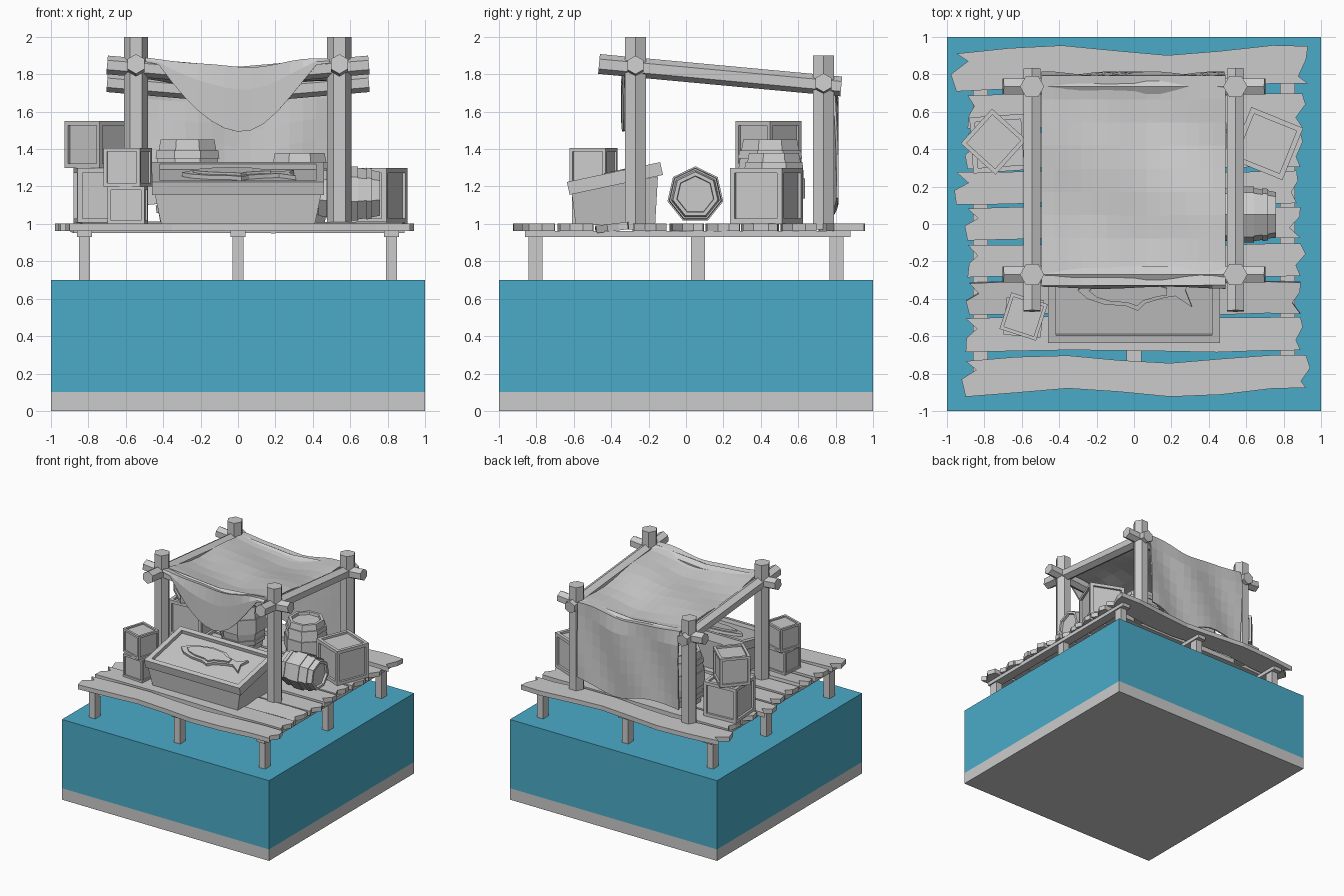
import bpy, bmesh, random
from math import pi, cos, sin, radians
from mathutils import Vector, Matrix

if "Cube" in bpy.data.objects:
    bpy.data.objects.remove(bpy.data.objects["Cube"])

random.seed(4)


def finish(name, bm, mat=None, color=None):
    bmesh.ops.recalc_face_normals(bm, faces=bm.faces[:])
    me = bpy.data.meshes.new(name)
    bm.to_mesh(me)
    bm.free()
    ob = bpy.data.objects.new(name, me)
    bpy.context.collection.objects.link(ob)
    if mat:
        ob.matrix_world = mat
    if color:
        m = bpy.data.materials.new(name)
        m.diffuse_color = color
        m.use_nodes = True
        m.node_tree.nodes["Principled BSDF"].inputs["Base Color"].default_value = m.diffuse_color
        me.materials.append(m)
    return ob


def place(loc, axis='Z', deg=0):
    return Matrix.Translation(loc) @ Matrix.Rotation(radians(deg), 4, axis)


def cube(size):
    bm = bmesh.new()
    bmesh.ops.create_cube(bm, size=1)
    bmesh.ops.scale(bm, vec=size, verts=bm.verts)
    return bm


def box(name, lo, hi, color=None):
    lo, hi = Vector(lo), Vector(hi)
    return finish(name, cube(hi - lo), place((lo + hi) / 2), color)


def recess(bm, faces, border, depth):
    bmesh.ops.inset_individual(bm, faces=faces, thickness=border)
    bmesh.ops.inset_individual(bm, faces=faces, thickness=0, depth=-depth)


def slab(name, outline, z0, z1, mat=None):
    bm = bmesh.new()
    f = bm.faces.new([bm.verts.new((x, y, z0)) for x, y in outline])
    r = bmesh.ops.extrude_face_region(bm, geom=[f])
    top = [v for v in r['geom'] if isinstance(v, bmesh.types.BMVert)]
    bmesh.ops.translate(bm, verts=top, vec=(0, 0, z1 - z0))
    return finish(name, bm, mat)


def lathe(name, profile, n, mat, start=0.0):
    # closed solid of revolution, n flat sides
    bm = bmesh.new()
    rings = [[bm.verts.new((r * cos(start + 2 * pi * i / n), r * sin(start + 2 * pi * i / n), z))
              for i in range(n)] for r, z in profile]
    for a, b in zip(rings, rings[1:]):
        for i in range(n):
            j = (i + 1) % n
            bm.faces.new((a[i], a[j], b[j], b[i]))
    bm.faces.new(rings[0][::-1])
    bm.faces.new(rings[-1])
    return finish(name, bm, mat)


def pole(name, a, b, r, start=0.0):
    a, b = Vector(a), Vector(b)
    d = b - a
    mat = Matrix.Translation(a) @ d.to_track_quat('Z', 'Y').to_matrix().to_4x4()
    return lathe(name, [(r, 0), (r, d.length)], 6, mat, start)


def crate(name, loc, s, deg):
    bm = cube((s, s, s))
    recess(bm, bm.faces[:], s * 0.13, s * 0.06)
    return finish(name, bm, place((loc[0], loc[1], loc[2] + s / 2), 'Z', deg))


def barrel(name, h, R, n, mat, start=0.0):
    half = [(.66, .06), (.68, 0), (.82, 0), (.88, .13), (.94, .13), (.97, .22), (.92, .22),
            (.97, .36), (1.02, .36)]
    prof = [(r * R, t * h) for r, t in half]
    prof += [(r, h - z) for r, z in reversed(prof)]
    return lathe(name, prof, n, mat, start)


# Sand and water
box("sand_base", (-1, -1, 0), (1, 1, 0.1))
box("water", (-1, -1, 0.1), (1, 1, 0.7), (0.07, 0.41, 0.58, 1))

# Pier posts and joists
for x in (-0.82, 0, 0.82):
    for y in (-0.805, 0.065, 0.805):
        box("pier_post", (x - .03, y - .037, 0.1), (x + .03, y + .037, 0.94))
    box("joist", (x - .04, -0.86, 0.93), (x + .04, 0.88, 0.962))


# Deck planks with ragged ends
def plank(y0, y1, x0, x1, wave=0.004, tilt=0):
    c = (y0 + y1) / 2
    xs = [x0 + (x1 - x0) * t for t in (0, .15, .3, .45, .6, .75, .9, 1)]
    j = lambda a: random.uniform(-a, a)
    w = lambda x: wave * (sin(5.2 * x + 3.3))
    low = [(x, y0 - c + w(x) + j(.004)) for x in xs]
    high = [(x, y1 - c + w(x + .1) + j(.004)) for x in reversed(xs)]
    right = [(x1 - .04 + j(.02), y0 - c + .06), (x1 + .01 + j(.02), y1 - c - .05)]
    left = [(x0 + .045 + j(.02), y1 - c - .06), (x0 - .01 + j(.02), y0 - c + .07)]
    slab("deck_plank", low + right + high + left, -.02, .02, place((0, c, .981), 'X', tilt))


plank(-0.90, -0.72, -0.90, 0.92, 0.022)
plank(-0.68, -0.50, -0.90, 0.89)
plank(-0.48, -0.31, -0.88, 0.89, tilt=7)
plank(-0.28, -0.11, -0.89, 0.89)
plank(-0.08, 0.09, -0.89, 0.89)
plank(0.11, 0.28, -0.95, 0.87)
plank(0.30, 0.49, -0.89, 0.89)
plank(0.51, 0.69, -0.89, 0.90)
plank(0.73, 0.93, -0.95, 0.93, 0.025)

# Canopy frame
for x in (-0.545, 0.542):
    pole("front_canopy_post", (x, -0.27, 0.97), (x, -0.27, 2), 0.065)
    pole("back_canopy_post", (x, 0.735, 0.97), (x, 0.735, 1.9), 0.065)
    pole("side_rail", (x, -0.465, 1.855), (x, 0.83, 1.735), 0.053, pi / 2)
for y, z in ((-0.27, 1.85), (0.735, 1.755)):
    for sx in (-0.7, 0.7):
        pole("cross_rail", (sx, y, z), (0, y, z - .06), 0.05, pi / 2)

# Canopy cloth: front flap, sagging roof, hanging back
NX = 14
path = [(0, 1), (0, .66), (0, .33)] + [(1, t / 9) for t in range(10)] + [(2, t / 6) for t in range(1, 7)]
bm = bmesh.new()
rows = []
for part, t in path:
    row = []
    for i in range(NX + 1):
        x = -0.495 + 0.985 * i / NX
        dip = 0.045 * cos(pi * x) ** 2 + .006 * sin(14 * x)
        if part == 0:
            drop = 0.012 + 0.325 * max(0, cos(pi * x / 0.86))
            p = (x, -0.335 + .006 * sin(9 * x), 1.875 - dip - drop * t)
        elif part == 1:
            edge = 1 - (2 * abs(t - .5)) ** 4
            p = (x, -0.325 + 1.115 * t,
                 1.88 - 0.1 * t - dip - 0.025 * edge * (1 + sin(9 * t + 4 * x) * .6))
        else:
            p = (x * (1 - .02 * t), 0.798 + .012 * sin(11 * x + 3 * t),
                 1.78 - dip - (0.66 + .03 * sin(8 * x)) * t)
        row.append(bm.verts.new(p))
    rows.append(row)
for a, b in zip(rows, rows[1:]):
    for i in range(NX):
        bm.faces.new((a[i], a[i + 1], b[i + 1], b[i]))
cloth = finish("canopy_cloth", bm)
sol = cloth.modifiers.new("thickness", 'SOLIDIFY')
sol.thickness = 0.012
sol.offset = 0

# Tilted fish bin: tapered body, framed tray, fish
bm = cube((1, 1, 1))
for v in bm.verts:
    back, up = v.co.y > 0, v.co.z > 0
    v.co.x = (1 if v.co.x > 0 else -1) * (0.445 if up else 0.41)
    v.co.y = (-0.15 if up else -0.165) if back else (-0.61 if up else -0.59)
    v.co.z = (1.255 if back else 1.16) if up else 0.995
finish("bin_body", bm)
tray = place((0, -0.38, 1.243), 'X', 12)
bm = cube((0.92, 0.51, 0.07))
recess(bm, [f for f in bm.faces if f.normal.z > .9], 0.06, 0.03)
finish("bin_tray", bm, tray)
fish = [(-.3, .0), (-.25, -.045), (-.16, -.075), (-.04, -.085), (.02, -.11), (.06, -.07), (.16, -.04),
        (.22, -.03), (.31, -.09), (.275, 0), (.3, .07), (.22, .02), (.14, .045), (.08, .085),
        (-.06, .1), (-.18, .075), (-.26, .04)]
slab("fish", fish, 0, .022, tray @ place((0, .03, .005)))
slab("fish_belly", [(x * .8, y * .75) for x, y in fish[:8] + fish[11:]], .02, .035,
     tray @ place((0, .03, .005)))

# Crates
crate("small_lower_crate", (-0.59, -0.50, 1.0), 0.2, -5)
crate("small_upper_crate", (-0.59, -0.495, 1.2), 0.205, -18)
crate("left_lower_crate", (-0.72, 0.43, 1.0), 0.3, 4)
crate("left_upper_crate", (-0.75, 0.44, 1.3), 0.25, 48)
crate("right_crate", (0.71, 0.43, 1.0), 0.3, -22)

# Barrels
barrel("tall_barrel", 0.45, 0.19, 8, place((-0.27, 0.45, 1.0)), pi / 8)
barrel("short_barrel", 0.38, 0.175, 8, place((0.33, 0.47, 1.0)), pi / 8)
barrel("lying_barrel", 0.33, 0.15, 7, place((0.43, 0.05, 1.155), 'Y', 90), pi)
